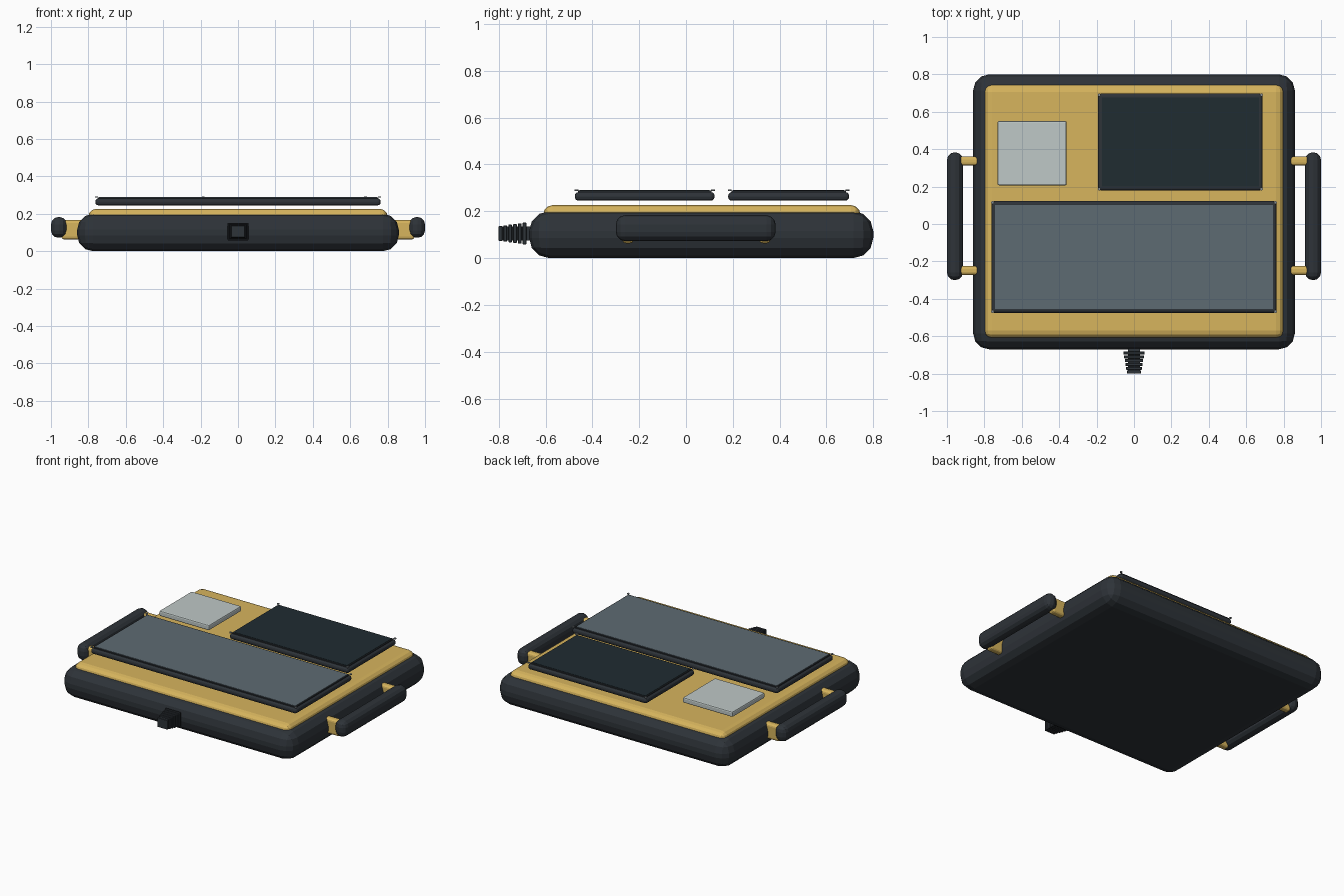
import bpy, bmesh

if "Cube" in bpy.data.objects:
    bpy.data.objects.remove(bpy.data.objects["Cube"])


def material(name, rgb):
    m = bpy.data.materials.new(name)
    m.diffuse_color = (*rgb, 1)
    m.use_nodes = True
    m.node_tree.nodes["Principled BSDF"].inputs["Base Color"].default_value = m.diffuse_color
    return m


RUBBER = material("dark_rubber", (0.027, 0.033, 0.040))
YELLOW = material("yellow_shell", (0.68, 0.46, 0.11))
GLASS = material("grey_glass", (0.11, 0.145, 0.17))
DARK_GLASS = material("dark_glass", (0.014, 0.025, 0.031))
PAD = material("pale_pad", (0.52, 0.58, 0.57))
METAL = material("screw_metal", (0.25, 0.28, 0.30))


def box(name, x, y, z, mat, bevel=0, segments=3):
    """Box from (min, max) ranges with rounded edges."""
    bm = bmesh.new()
    bmesh.ops.create_cube(bm, size=1)
    for v in bm.verts:
        for i, (a, b) in enumerate((x, y, z)):
            v.co[i] = (a + b) / 2 + v.co[i] * (b - a)
    if bevel:
        bmesh.ops.bevel(bm, geom=bm.edges[:], offset=bevel, segments=segments,
                        profile=0.5, affect='EDGES')
    me = bpy.data.meshes.new(name)
    bm.to_mesh(me)
    bm.free()
    me.materials.append(mat)
    ob = bpy.data.objects.new(name, me)
    bpy.context.collection.objects.link(ob)
    return ob


def screw(name, x, y, z):
    bpy.ops.mesh.primitive_cylinder_add(vertices=10, radius=0.008, depth=0.006,
                                        location=(x, y, z))
    ob = bpy.context.object
    ob.name = name
    ob.data.materials.append(METAL)


def screen(name, x, y, glass):
    """Rounded bezel, thin raised rim, glass and corner screws."""
    def inset(r, d):
        return (r[0] + d, r[1] - d)
    box(name + "_bezel", x, y, (0.245, 0.282), RUBBER, 0.016)
    box(name + "_rim", inset(x, 0.014), inset(y, 0.014), (0.27, 0.288), RUBBER)
    box(name + "_glass", inset(x, 0.021), inset(y, 0.021), (0.28, 0.290), glass)
    for i, sx in enumerate(inset(x, 0.007)):
        for j, sy in enumerate(inset(y, 0.007)):
            screw(f"{name}_screw_{i}{j}", sx, sy, 0.289)


# Body and top plate
box("rubber_base", (-0.86, 0.86), (-0.67, 0.80), (0, 0.2), RUBBER, 0.085)
box("top_plate", (-0.80, 0.80), (-0.61, 0.745), (0.10, 0.226), YELLOW, 0.04)

# Screens and touch pad
screen("main_screen", (-0.763, 0.763), (-0.475, 0.122), GLASS)
screen("side_screen", (-0.193, 0.688), (0.18, 0.697), DARK_GLASS)
box("touch_pad", (-0.73, -0.36), (0.207, 0.55), (0.246, 0.282), PAD, 0.008, 2)

# Side handles with two posts each
for label, s in (("left", -1), ("right", 1)):
    box(label + "_handle_grip", sorted((s * 0.915, s * 1.0)), (-0.30, 0.383),
        (0.072, 0.183), RUBBER, 0.04)
    for end, y in (("front", -0.248), ("back", 0.337)):
        box(f"{label}_{end}_handle_post", sorted((s * 0.82, s * 0.945)),
            (y - 0.024, y + 0.024), (0.063, 0.167), YELLOW, 0.016)

# Tapered square cable strain relief: ribs on a stepped core
for i in range(6):
    h = 0.056 - 0.0036 * i
    y = -0.682 - 0.0205 * i
    box(f"cable_rib_{i}", (-h, h), (y - 0.0155, y), (0.105 - h * 0.83, 0.105 + h * 0.83),
        RUBBER, 0.002, 1)
box("cable_core", (-0.032, 0.032), (-0.797, -0.62), (0.075, 0.135), RUBBER)
